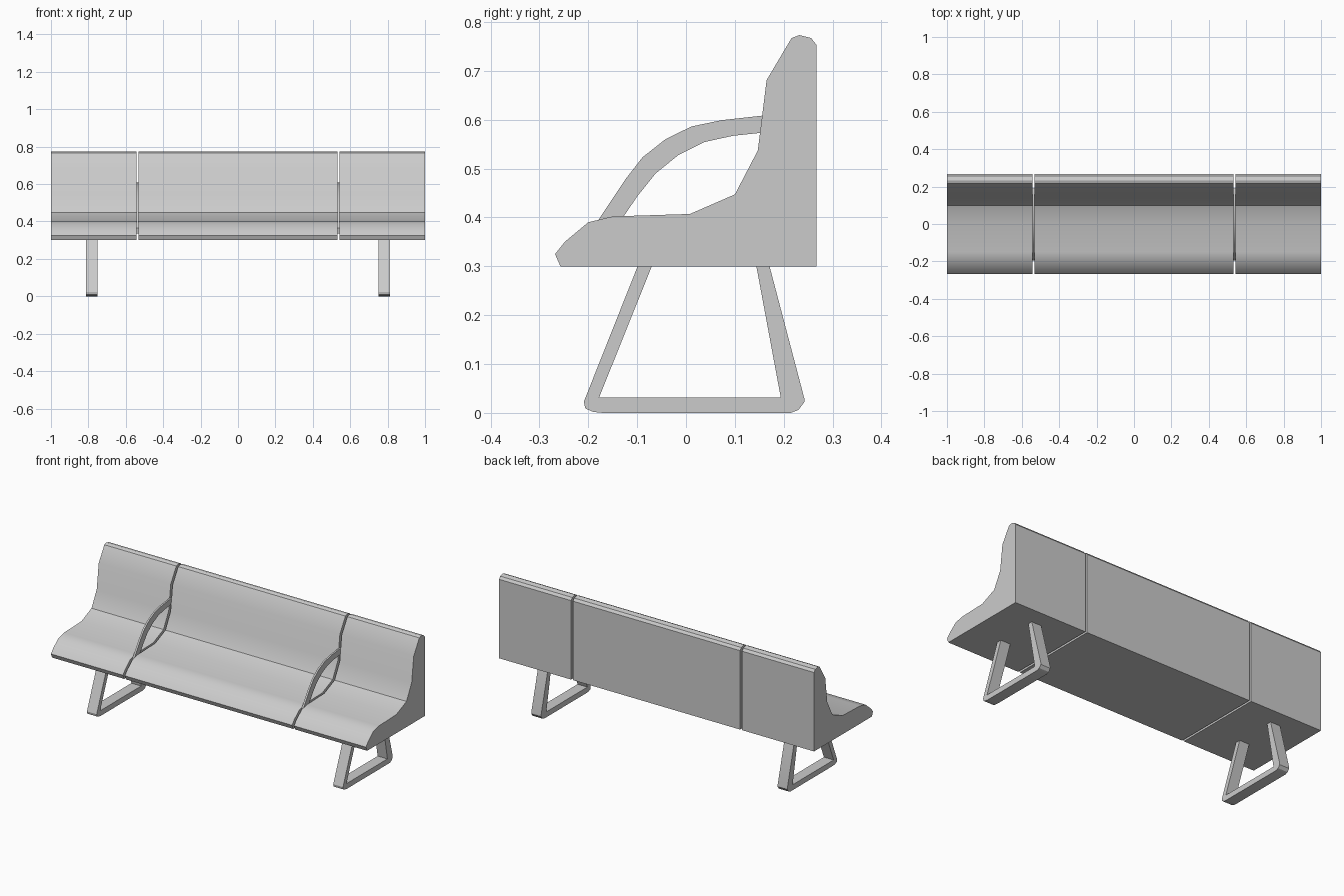
import bpy, bmesh, math

if "Cube" in bpy.data.objects:
    bpy.data.objects.remove(bpy.data.objects["Cube"])


def finish(name, bm):
    bmesh.ops.recalc_face_normals(bm, faces=bm.faces)
    mesh = bpy.data.meshes.new(name)
    bm.to_mesh(mesh)
    bm.free()
    for p in mesh.polygons:
        p.use_smooth = True
    mesh.set_sharp_from_angle(angle=math.radians(30))
    obj = bpy.data.objects.new(name, mesh)
    bpy.context.collection.objects.link(obj)
    return obj


def extrude(name, faces_yz, x0, x1):
    """Extrude flat y-z faces along x, sharing points between faces."""
    bm = bmesh.new()
    verts = {}
    for pts in faces_yz:
        bm.faces.new([verts.setdefault(p, None) or verts.update({p: bm.verts.new((x0, *p))}) or verts[p]
                      for p in pts])
    geo = bmesh.ops.extrude_face_region(bm, geom=bm.faces[:], use_keep_orig=True)["geom"]
    new_verts = [g for g in geo if isinstance(g, bmesh.types.BMVert)]
    bmesh.ops.translate(bm, verts=new_verts, vec=(x1 - x0, 0, 0))
    return finish(name, bm)


# Seat and backrest cross-section, split into three panels
seat = [(-0.257, 0.30), (-0.268, 0.325), (-0.248, 0.35), (-0.20, 0.39), (-0.15, 0.402),
        (0.008, 0.407), (0.10, 0.447), (0.147, 0.537), (0.165, 0.681), (0.216, 0.767),
        (0.232, 0.773), (0.256, 0.767), (0.267, 0.753), (0.267, 0.30)]
for name, x0, x1 in (("seat_left", -1, -0.543), ("seat_middle", -0.531, 0.531),
                     ("seat_right", 0.543, 1)):
    extrude(name, [seat], x0, x1)

# Armrest hoops standing in the gaps between panels
outer = [(-0.195, 0.365), (-0.177, 0.398), (-0.124, 0.478), (-0.089, 0.523), (-0.042, 0.56),
         (0.011, 0.586), (0.073, 0.599), (0.155, 0.608), (0.19, 0.60), (0.19, 0.335),
         (-0.19, 0.335)]
inner = [(-0.15, 0.372), (-0.127, 0.403), (-0.099, 0.444), (-0.062, 0.49), (-0.015, 0.528),
         (0.037, 0.554), (0.096, 0.567), (0.153, 0.573), (0.16, 0.565), (0.16, 0.368),
         (-0.145, 0.368)]
n = len(outer)
ring = [[outer[i], outer[(i + 1) % n], inner[(i + 1) % n], inner[i]] for i in range(n)]

# Open leg frame with rounded floor corners
leg = [(-0.099, 0.30), (-0.209, 0.023), (-0.206, 0.009), (-0.19, 0.002), (-0.17, 0.0),
       (0.214, 0.0), (0.23, 0.006), (0.242, 0.022), (0.242, 0.03), (0.171, 0.30),
       (0.144, 0.30), (0.194, 0.031), (-0.178, 0.031), (-0.07, 0.30)]

for side, s in (("left", -1), ("right", 1)):
    extrude("armrest_" + side, ring, s * 0.537 - 0.005, s * 0.537 + 0.005)
    extrude("leg_frame_" + side, [leg], s * 0.782 - 0.031, s * 0.782 + 0.031)
